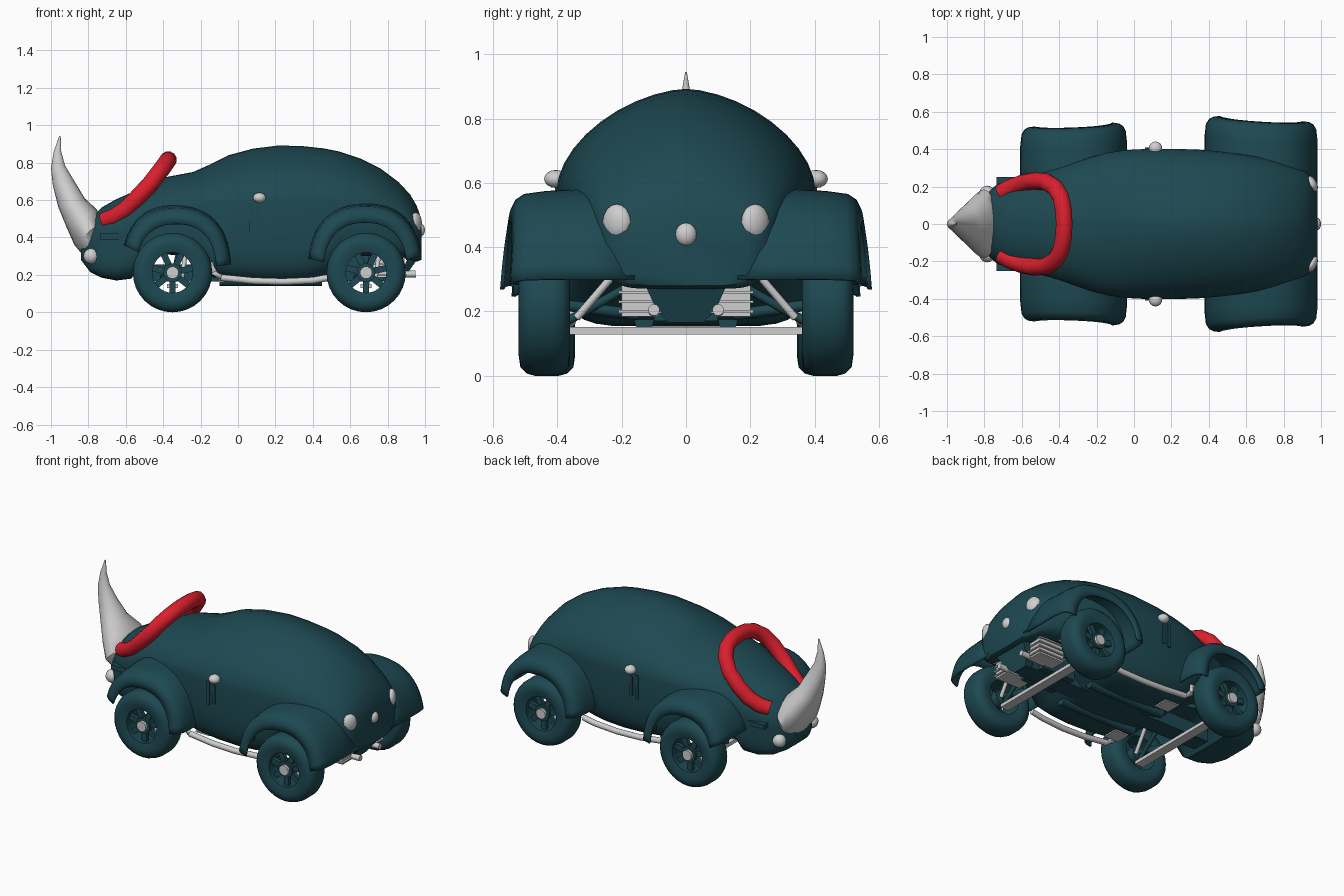
import bpy, bmesh, math
from mathutils import Vector, Matrix

if "Cube" in bpy.data.objects:
    bpy.data.objects.remove(bpy.data.objects["Cube"])


def material(name, rgb):
    m = bpy.data.materials.new(name)
    m.diffuse_color = (*rgb, 1)
    m.use_nodes = True
    m.node_tree.nodes["Principled BSDF"].inputs["Base Color"].default_value = m.diffuse_color
    return m


TEAL = material("dark teal", (0.0125, 0.066, 0.084))
WHITE = material("pale grey", (0.62, 0.62, 0.62))
RED = material("red", (0.70, 0.014, 0.026))


def finish(bm, name, mat, angle=40):
    bmesh.ops.recalc_face_normals(bm, faces=bm.faces)
    me = bpy.data.meshes.new(name)
    bm.to_mesh(me)
    bm.free()
    ob = bpy.data.objects.new(name, me)
    bpy.context.collection.objects.link(ob)
    me.materials.append(mat)
    bpy.ops.object.select_all(action='DESELECT')
    ob.select_set(True)
    bpy.context.view_layer.objects.active = ob
    bpy.ops.object.shade_smooth_by_angle(angle=math.radians(angle))
    return ob


def loft(name, rings, mat, closed=True, caps=True, loop=False, angle=40):
    bm = bmesh.new()
    rows = [[bm.verts.new(p) for p in r] for r in rings]
    n = len(rows[0])
    pairs = list(zip(rows, rows[1:])) + ([(rows[-1], rows[0])] if loop else [])
    for a, b in pairs:
        for i in range(n if closed else n - 1):
            j = (i + 1) % n
            bm.faces.new((a[i], a[j], b[j], b[i]))
    if caps and closed and not loop:
        bm.faces.new(rows[0])
        bm.faces.new(rows[-1])
    return finish(bm, name, mat, angle)


def tube(name, pts, r, mat, sides=12):
    pts = [Vector(p) for p in pts]
    rings = []
    for i, p in enumerate(pts):
        t = (pts[min(i + 1, len(pts) - 1)] - pts[max(i - 1, 0)]).normalized()
        ref = Vector((0.7, 0, -0.7)) if abs(t.dot(Vector((0.7, 0, -0.7)))) < 0.9 else Vector((0, 1, 0))
        u = t.cross(ref).normalized()
        v = t.cross(u)
        rings.append([p + r * (u * math.cos(a) + v * math.sin(a))
                      for a in (2 * math.pi * k / sides for k in range(sides))])
    return loft(name, rings, mat)


def ball(name, c, size, mat, rot=None):
    bm = bmesh.new()
    bmesh.ops.create_uvsphere(bm, u_segments=14, v_segments=8, radius=1,
                              matrix=Matrix.LocRotScale(Vector(c), rot, Vector(size)))
    return finish(bm, name, mat)


def box(name, c, size, mat, rot=None):
    bm = bmesh.new()
    bmesh.ops.create_cube(bm, size=1, matrix=Matrix.LocRotScale(Vector(c), rot, Vector(size)))
    return finish(bm, name, mat)


# Car body: x, half width, bottom, beltline, top
stations = [(-.84, .09, .28, .34, .42), (-.79, .16, .215, .36, .50), (-.73, .215, .185, .40, .56),
            (-.65, .24, .17, .43, .605), (-.57, .265, .18, .46, .64), (-.50, .28, .29, .48, .68),
            (-.40, .31, .31, .51, .72), (-.24, .355, .30, .56, .75), (-.15, .38, .19, .58, .79),
            (-.05, .395, .17, .58, .84), (.08, .402, .158, .58, .875), (.22, .402, .153, .58, .892),
            (.35, .397, .158, .58, .888), (.46, .388, .175, .58, .876), (.54, .378, .29, .58, .86),
            (.66, .36, .30, .57, .82), (.76, .335, .30, .55, .77), (.86, .30, .29, .52, .695),
            (.92, .275, .28, .49, .63), (.955, .25, .27, .46, .57), (.98, .20, .28, .42, .50)]


def section(x, w, bot, belt, top, n=40):
    # Slightly peaked roof, rounder bonnet, boxy lower half
    e = 1.2 if x > -.1 else 1.0 + .2 * max(0, (x + .4) / .3)
    ring = []
    for k in range(n):
        a = 2 * math.pi * k / n
        c, s = math.cos(a), math.sin(a)
        if s >= -1e-9:
            ring.append((x, w * math.copysign(abs(c) ** e, c), belt + (top - belt) * max(s, 0) ** (e * .95)))
        else:
            ring.append((x, w * math.copysign(abs(c) ** .3, c), belt - (belt - bot) * abs(s) ** .45))
    return ring


loft("car_body", [section(*s) for s in stations], TEAL, angle=50)

# Horn: front x,z / back x,z / half width
horn = [(-.80, .27, -.73, .42, .13), (-.875, .36, -.73, .49, .185), (-.915, .45, -.755, .55, .155),
        (-.96, .56, -.82, .61, .095), (-.99, .68, -.88, .71, .052), (-1.0, .77, -.925, .785, .032),
        (-.985, .86, -.945, .86, .017), (-.955, .945, -.948, .94, .003)]
rings = []
for fx, fz, bx, bz, w in horn:
    rings.append([((fx + bx) / 2 + (fx - bx) / 2 * math.cos(a), w * math.sin(a),
                   (fz + bz) / 2 + (fz - bz) / 2 * math.cos(a))
                  for a in (2 * math.pi * k / 20 for k in range(20))])
loft("horn", rings, WHITE)

# Red hoop over the bonnet
half = [(-.715, .165, .49), (-.66, .195, .51), (-.60, .218, .55), (-.54, .230, .61), (-.47, .226, .685),
        (-.42, .193, .75), (-.39, .14, .79), (-.377, .07, .81)]
tube("bonnet_hoop", half + [(-.373, 0, .815)] + [(x, -y, z) for x, y, z in reversed(half)], .046, RED)


def fender(name, cx, s, out, rx, rz, a0, a1, toe):
    prof = [(1.05, .16), (1.035, .30), (1.01, out - .10), (.985, out - .035), (.94, out - .012),
            (.87, out), (.75, out + .005)]
    rings = []
    for k in range(25):
        a = math.radians(a0 + (a1 - a0) * k / 24)
        c, sn = math.cos(a), math.sin(a)
        lift = max(sn, 0)
        c, sn = math.copysign(abs(c) ** .85, c), math.copysign(abs(sn) ** .85, sn)
        # Outer edge flares toward the lower ends and toes in
        ring = []
        for r, y in prof:
            if y > .4:
                y += toe * c - .02 * lift
            else:
                r = 1 + (r - 1) * lift
            ring.append((cx + rx * r * c, s * y, .22 + rz * r * sn))
        rings.append(ring)
    ob = loft(name, rings, TEAL, closed=False, angle=60)
    m = ob.modifiers.new("thickness", 'SOLIDIFY')
    m.thickness = .012
    m.offset = 0


def wheel(name, cx, s, y0, y1):
    n, cz, R = 32, .212, .212
    prof = [(.108, y0 + .01), (.15, y0), (.185, y0 + .005), (.205, y0 + .025), (R, y0 + .05),
            (R, y1 - .05), (.205, y1 - .025), (.185, y1 - .005), (.15, y1), (.108, y1 - .012)]
    rings = [[(cx + r * math.cos(a), s * y, cz + r * math.sin(a)) for r, y in prof]
             for a in (2 * math.pi * k / n for k in range(n))]
    loft(name + "_tyre", rings, TEAL, loop=True)
    ys = s * (y1 - .05)
    for k in range(7):
        a = 2 * math.pi * k / 7 + .22
        box(name + "_spoke", (cx + .08 * math.cos(a), ys, cz + .08 * math.sin(a)),
            (.08, .025, .034), TEAL, Matrix.Rotation(-a, 3, 'Y').to_quaternion())
    tube(name + "_hub", [(cx, s * (y0 + .02), cz), (cx, s * (y1 - .025), cz)], .05, TEAL, 16)
    tube(name + "_hub_cap", [(cx, s * (y1 - .03), cz), (cx, s * (y1 - .008), cz)], .033, WHITE)


for s, side in ((1, "left"), (-1, "right")):
    fender(f"front_fender_{side}", -.33, s, .525, .285, .335, 4, 160, .008)
    fender(f"rear_fender_{side}", .68, s, .556, .297, .345, 10, 172, -.014)
    wheel(f"front_wheel_{side}", -.35, s, .345, .50)
    wheel(f"rear_wheel_{side}", .685, s, .36, .52)
    # Thin sill rails
    tube(f"sill_{side}", [(-.145, s * .36, .27), (-.13, s * .36, .215), (-.09, s * .36, .185),
                          (.08, s * .365, .168), (.24, s * .365, .163), (.40, s * .36, .17),
                          (.48, s * .36, .185)], .018, WHITE)
    # Wing mirrors, with door handles below
    ball(f"mirror_{side}", (.115, s * .405, .612), (.036, .036, .028), WHITE)
    for k in range(2):
        box(f"door_handle_{side}", (.07 + .04 * k, s * .398, .51), (.02, .02, .15 - .03 * k), TEAL)
    # Lamps
    ball(f"headlamp_{side}", (-.785, s * .165, .30), (.042, .04, .042), WHITE)
    ball(f"tail_lamp_{side}", (.950, s * .215, .478), (.028, .048, .056), WHITE,
         Matrix.Rotation(s * .5, 3, 'Z').to_quaternion())
    # Small brows beside the nose
    box(f"brow_{side}", (-.67, s * .222, .405), (.13, .06, .03), TEAL)
    # Engine blocks with cooling fins, exhaust tips
    box(f"engine_{side}", (.80, s * .145, .245), (.18, .11, .12), WHITE)
    for k in range(4):
        box(f"engine_fin_{side}", (.80, s * .145, .20 + .03 * k), (.20, .13, .008), WHITE)
    tube(f"exhaust_{side}", [(.78, s * .10, .20), (.95, s * .10, .205)], .018, WHITE)
    # Suspension arms, floor tubes and underside plates
    for cx in (-.35, .685):
        tube(f"suspension_{side}", [(cx + .03, s * .12, .31), (cx, s * .37, .17)], .014, TEAL)
        tube(f"suspension_rod_{side}", [(cx - .05, s * .15, .19), (cx, s * .38, .22)], .018, TEAL)
        tube(f"shock_absorber_{side}", [(cx + .07, s * .22, .32), (cx + .05, s * .34, .18)], .012, WHITE)
    tube(f"floor_tube_{side}", [(-.10, s * .13, .17), (.45, s * .13, .17)], .03, TEAL)
    box(f"floor_plate_{side}", (-.06, s * .23, .165), (.10, .10, .008), WHITE)

# Axle bars, underside spine, gearbox and rear apron sloping forward
for cx, part in ((-.35, "front"), (.685, "rear")):
    box(f"{part}_axle", (cx, 0, .14), (.06, .74, .022), WHITE)
box("chassis_spine", (.16, 0, .21), (1.35, .12, .09), TEAL)
box("gearbox", (.66, 0, .245), (.24, .20, .15), TEAL)
loft("rear_apron", [[(x - max(0, .3 - z) * .7, y, z) for y, z in
                     ((-.19, .38), (.19, .38), (.13, .29), (.09, .20), (.05, .165),
                      (-.05, .165), (-.09, .20), (-.13, .29))]
                    for x in (.92, .97)], TEAL)
ball("plate_lamp", (.976, 0, .44), (.024, .034, .036), WHITE)
